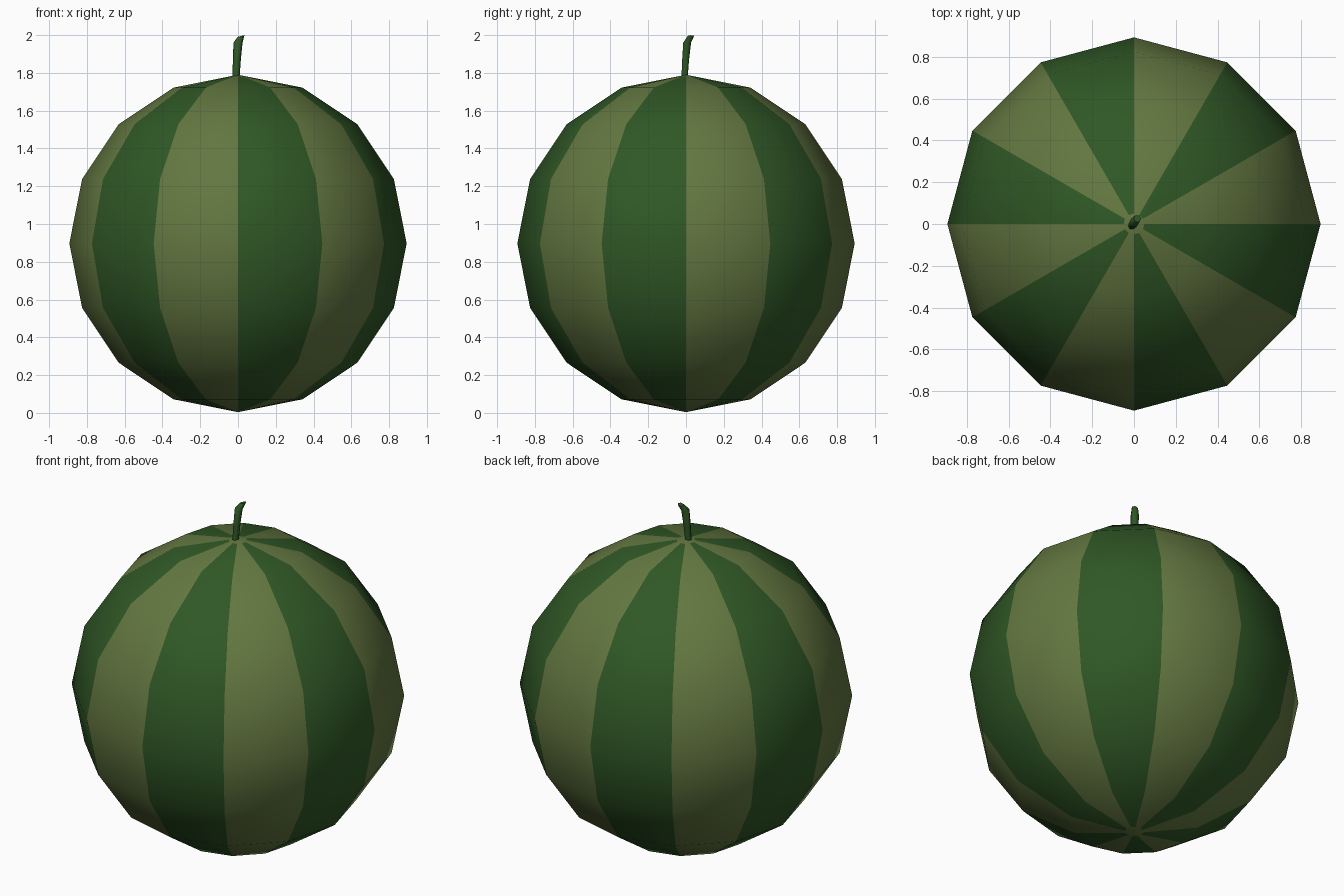
import bpy, bmesh, math
from mathutils import Matrix, Vector

cube = bpy.data.objects.get("Cube")
if cube:
    bpy.data.objects.remove(cube, do_unlink=True)


def material(name, rgb):
    m = bpy.data.materials.new(name)
    m.use_nodes = True
    m.diffuse_color = (*rgb, 1)
    m.node_tree.nodes["Principled BSDF"].inputs["Base Color"].default_value = (*rgb, 1)
    return m


def finish(name, bm, mats):
    bmesh.ops.recalc_face_normals(bm, faces=bm.faces)
    mesh = bpy.data.meshes.new(name)
    bm.to_mesh(mesh)
    bm.free()
    for m in mats:
        mesh.materials.append(m)
    obj = bpy.data.objects.new(name, mesh)
    bpy.context.collection.objects.link(obj)
    return obj


light = material("light green", (0.125, 0.185, 0.052))
dark = material("dark green", (0.029, 0.097, 0.019))

# Melon body: twelve-sided ball with alternating stripes
SEGMENTS, RINGS, RADIUS, CENTRE, TIP = 12, 8, 0.893, 0.897, 0.05
bm = bmesh.new()
bmesh.ops.create_uvsphere(bm, u_segments=SEGMENTS, v_segments=RINGS, radius=RADIUS,
                          matrix=Matrix.Translation((0, 0, CENTRE)))
# Cut a small ring round each pole, where the dark stripes end
first_ring = math.pi / RINGS
drop = TIP * (1 - math.cos(first_ring)) / math.sin(first_ring)
for side in (1, -1):
    bmesh.ops.bisect_plane(bm, geom=bm.verts[:] + bm.edges[:] + bm.faces[:],
                           plane_co=(0, 0, CENTRE + side * (RADIUS - drop)),
                           plane_no=(0, 0, side))
for f in bm.faces:
    f.smooth = True
    c = f.calc_center_median()
    stripe = int(math.atan2(c.y, c.x) % math.tau / (math.tau / SEGMENTS))
    at_pole = math.hypot(c.x, c.y) < TIP
    f.material_index = 0 if at_pole else stripe % 2
finish("melon_body", bm, [light, dark])

# Stem: bent, slightly flared six-sided stalk
path = [(-0.011, -0.008, 1.77, 0.019), (-0.006, -0.002, 1.87, 0.021),
        (0.0, 0.006, 1.96, 0.024), (0.016, 0.026, 1.995, 0.018)]
bm = bmesh.new()
loops = []
for x, y, z, r in path:
    loops.append([bm.verts.new(Vector((x, y, z)) + Vector((r * math.cos(a), r * math.sin(a), 0)))
                  for a in (math.tau * i / 6 for i in range(6))])
for low, high in zip(loops, loops[1:]):
    for i in range(6):
        j = (i + 1) % 6
        bm.faces.new((low[i], low[j], high[j], high[i])).smooth = True
bm.faces.new(loops[0])
bm.faces.new(loops[-1])
# Tilt the cut end a little
for v in loops[-1]:
    v.co.z += 0.25 * (v.co.x - path[-1][0])
finish("stem", bm, [dark])
